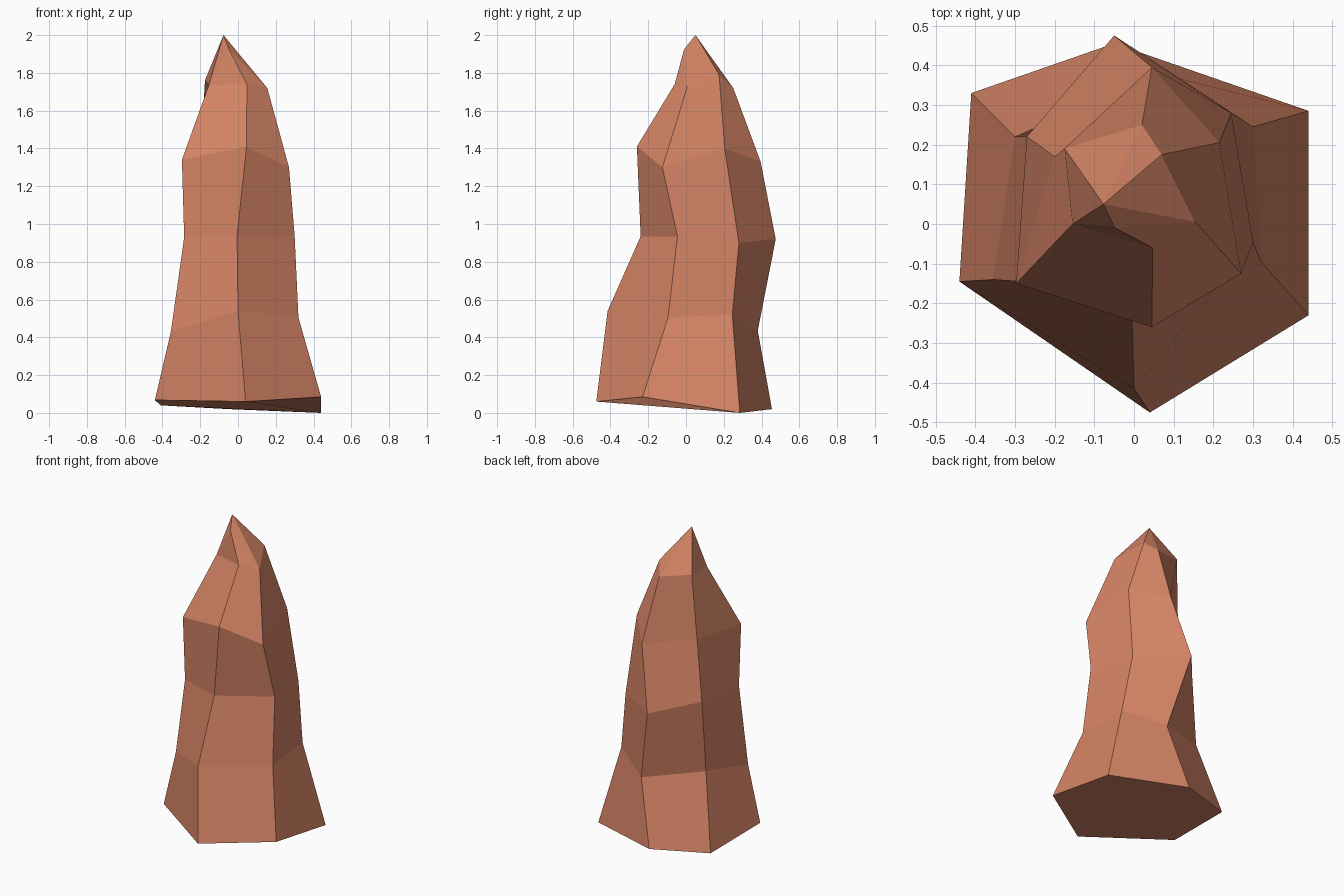
import bpy
import bmesh
from mathutils import Vector

default_cube = bpy.data.objects.get("Cube")
if default_cube:
    bpy.data.objects.remove(default_cube, do_unlink=True)


def make_material(name, color):
    material = bpy.data.materials.new(name)
    material.use_nodes = True
    material.diffuse_color = color
    shader = material.node_tree.nodes["Principled BSDF"]
    shader.inputs["Base Color"].default_value = color
    shader.inputs["Roughness"].default_value = 0.9
    return material


# Six ridges of the rock spire, each a path running from base to shoulder
front_ridge = [(.04, -.475, .06), (0, -.415, .54), (-.005, -.24, .935),
               (.045, -.26, 1.41), (.047, -.06, 1.74)]
front_right_ridge = [(.44, -.23, .085), (.32, -.095, .505), (.3, -.045, .935),
                     (.27, -.125, 1.3), (.155, .005, 1.72)]
back_right_ridge = [(.44, .285, 0), (.3, .245, .52), (.245, .28, .9),
                    (.215, .205, 1.4), (.07, .175, 1.79)]
back_ridge = [(-.05, .455, .02), (.06, .38, .435), (-.05, .475, .92),
              (.045, .395, 1.33), (.02, .25, 1.72)]
back_left_ridge = [(-.41, .33, .04), (-.3, .22, .51), (-.27, .22, .96),
                   (-.2, .17, 1.33), (-.175, .19, 1.76)]
front_left_ridge = [(-.44, -.145, .068), (-.355, -.14, .432), (-.285, -.145, .93),
                    (-.297, -.15, 1.34), (-.155, 0, 1.735)]
ridges = [front_ridge, front_right_ridge, back_right_ridge,
          back_ridge, back_left_ridge, front_left_ridge]
peak_point = Vector((-.077, .05, 2))
notch_point = Vector((-.048, -.01, 1.925))

# Skin neighbouring ridges with flat facets
mesh_builder = bmesh.new()
columns = [[mesh_builder.verts.new(point) for point in ridge] for ridge in ridges]
peak = mesh_builder.verts.new(peak_point)
notch = mesh_builder.verts.new(notch_point)
add_face = mesh_builder.faces.new

for index, column in enumerate(columns):
    neighbour = columns[(index + 1) % len(columns)]
    for level in range(len(column) - 1):
        add_face((column[level], neighbour[level],
                  neighbour[level + 1], column[level + 1]))
    # Peak facets: the front ridge meets a small notch below the peak
    left_top, right_top = column[-1], neighbour[-1]
    if column is columns[0]:
        add_face((left_top, right_top, notch))
        add_face((notch, right_top, peak))
    elif neighbour is columns[0]:
        add_face((left_top, right_top, notch))
        add_face((left_top, notch, peak))
    else:
        add_face((left_top, right_top, peak))

# Underside
add_face([column[0] for column in reversed(columns)])
bmesh.ops.recalc_face_normals(mesh_builder, faces=mesh_builder.faces)

mesh = bpy.data.meshes.new("rock_spire")
mesh_builder.to_mesh(mesh)
mesh_builder.free()
mesh.materials.append(make_material("terracotta_rock", (.66, .23, .13, 1)))
spire = bpy.data.objects.new("rock_spire", mesh)
bpy.context.collection.objects.link(spire)
